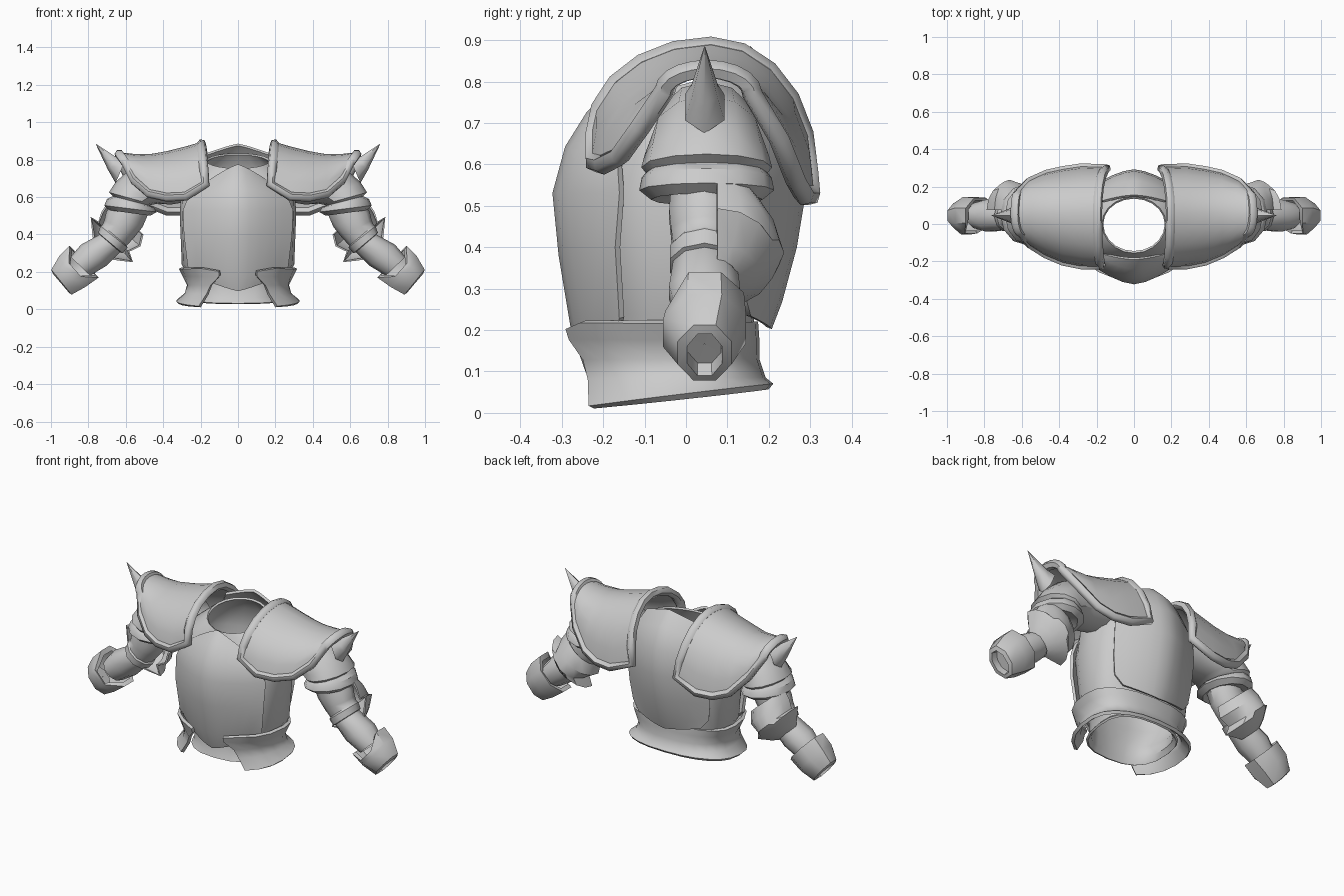
import bpy, bmesh, math
from mathutils import Vector

if "Cube" in bpy.data.objects:
    bpy.data.objects.remove(bpy.data.objects["Cube"])

steel = bpy.data.materials.new("steel_grey")
steel.diffuse_color = (0.6, 0.6, 0.6, 1)
steel.use_nodes = True
steel.node_tree.nodes["Principled BSDF"].inputs["Base Color"].default_value = steel.diffuse_color
ARM_Y = 0.045


def finish(obj, mirror=False, thick=0, angle=40):
    """Apply modifiers, shade and colour one part."""
    if thick:
        m = obj.modifiers.new("thickness", 'SOLIDIFY')
        m.thickness, m.offset = thick, 0
    if mirror:
        obj.modifiers.new("mirror", 'MIRROR').use_clip = False
    bpy.ops.object.select_all(action='DESELECT')
    obj.select_set(True)
    bpy.context.view_layer.objects.active = obj
    bpy.ops.object.convert(target='MESH')
    obj = bpy.context.view_layer.objects.active
    bpy.ops.object.shade_smooth_by_angle(angle=math.radians(angle))
    obj.data.materials.clear()
    obj.data.materials.append(steel)
    return obj


def loft(name, rows, closed=True, cap=False, **kw):
    """Skin a list of equally long point rows."""
    bm = bmesh.new()
    vs = [[bm.verts.new(p) for p in row] for row in rows]
    n = len(rows[0])
    for r, s in zip(vs, vs[1:]):
        for i in range(n if closed else n - 1):
            j = (i + 1) % n
            bm.faces.new((r[i], r[j], s[j], s[i]))
    if cap:
        bm.faces.new(vs[0])
        bm.faces.new(vs[-1])
    bmesh.ops.remove_doubles(bm, verts=bm.verts, dist=0.0005)
    bmesh.ops.recalc_face_normals(bm, faces=bm.faces)
    me = bpy.data.meshes.new(name)
    bm.to_mesh(me)
    bm.free()
    obj = bpy.data.objects.new(name, me)
    bpy.context.collection.objects.link(obj)
    return finish(obj, **kw)


def rim(name, path, radius, **kw):
    """Rolled border along a closed path."""
    cu = bpy.data.curves.new(name, 'CURVE')
    cu.dimensions = '3D'
    cu.bevel_depth, cu.bevel_resolution = radius, 1
    sp = cu.splines.new('POLY')
    sp.points.add(len(path) - 1)
    for p, co in zip(sp.points, path):
        p.co = (*co, 1)
    sp.use_cyclic_u = True
    obj = bpy.data.objects.new(name, cu)
    bpy.context.collection.objects.link(obj)
    return finish(obj, **kw)


def arm_ring(ax, az, bx, bz, ry, n=10, yc=ARM_Y, dip=0, half=False, flat=False):
    """Ellipse whose xz diameter runs from a to b; dip notches its front along the arm."""
    mid = Vector(((ax + bx) / 2, yc, (az + bz) / 2))
    r = Vector(((bx - ax) / 2, 0, (bz - az) / 2))
    axis = Vector((r.z, 0, -r.x)).normalized()
    k = 1 / math.cos(math.pi / n) if flat else 1
    pts = []
    for i in range(n):
        t = math.pi * i / (n - 1) if half else math.tau * (i + .5 * flat) / n
        pts.append(mid + r * k * math.cos(t) + Vector((0, k * ry * math.sin(t), 0))
                   + axis * dip * max(0, -math.sin(t)) ** 4)
    return pts


def spow(v, e):
    return math.copysign(abs(v) ** e, v)


def body_ring(z_front, z_back, hw, yf, yb, e=0.77, n=20):
    pts = []
    for i in range(n):
        t = math.tau * i / n
        s, c = spow(math.sin(t), e), spow(math.cos(t), e)
        y = c * (-yf if c < 0 else yb)
        pts.append((hw * s, y, z_front + (z_back - z_front) * (c + 1) / 2))
    return pts


# Torso shell, open at the neck and waist
loft("torso", [body_ring(*r) for r in (
    (.03, .075, .235, -.215, .17), (.06, .09, .215, -.205, .16), (.13, .13, .225, -.19, .15),
    (.24, .24, .295, -.20, .16), (.50, .50, .305, -.24, .21), (.62, .62, .30, -.20, .22),
    (.70, .74, .26, -.17, .21, .85), (.75, .83, .168, -.15, .14, 1))], thick=.012)


# Chest and back plates: half width, centre z, edge z, centre y, edge y
def plate(name, rows):
    ts = [i / 5 for i in range(-5, 6)]
    loft(name, [[(hw * t, yc + (ye - yc) * abs(t) ** 1.6, zc + (ze - zc) * abs(t) ** 1.2)
                 for t in ts] for hw, zc, ze, yc, ye in rows], closed=False, thick=.015)


plate("chest_plate", [
    (.20, .10, .17, -.235, -.17), (.265, .20, .23, -.27, -.155), (.285, .38, .40, -.30, -.165),
    (.29, .53, .53, -.315, -.155), (.26, .64, .60, -.285, -.16), (.20, .72, .655, -.235, -.165),
    (.16, .77, .68, -.185, -.16)])
plate("back_plate", [
    (.20, .205, .235, .20, .15), (.245, .27, .29, .225, .135), (.26, .40, .40, .26, .145),
    (.265, .55, .55, .285, .16), (.255, .70, .66, .275, .16), (.21, .81, .75, .225, .15),
    (.165, .88, .83, .15, .12)])

# Flared waist guard with a gap at the front
rows = []
for hw, yf, yb, start, z in ((.308, -.292, .165, .27, .22), (.288, -.285, .168, .28, .18),
                             (.265, -.27, .168, .50, .13), (.28, -.265, .185, .56, .08),
                             (.325, -.272, .205, .62, None)):
    row = []
    for i in range(19):
        t = start + (math.tau - 2 * start) * i / 18
        x, c = hw * spow(math.sin(t), .85), -spow(math.cos(t), .85)
        y = c * (yb if c > 0 else -yf)
        zz = .04 + .115 * y if z is None else z
        if z == .22 and i in (0, 18):
            zz = .205
        row.append((x, y, zz))
    rows.append(row)
loft("waist_guard", rows, closed=False, thick=.018, angle=60)

# Shoulder guards: front edge, ridge and back edge at stations from neck to arm
STATIONS = [((.175, -.22, .67), (.195, .06, .885), (.145, .295, .58)),
            ((.28, -.22, .605), (.28, .06, .86), (.28, .30, .525)),
            ((.38, -.20, .60), (.38, .06, .835), (.38, .285, .525)),
            ((.475, -.16, .62), (.47, .06, .82), (.47, .265, .56)),
            ((.555, -.11, .69), (.55, .055, .82), (.56, .225, .66)),
            ((.60, -.05, .78), (.635, .05, .83), (.62, .16, .77))]


def arch(f, r, b, n=5):
    f, r, b = Vector(f), Vector(r), Vector(b)
    pts = []
    for low, ks in ((f, range(n)), (b, range(n, -1, -1))):
        for k in ks:
            a = k / n * math.pi / 2
            s, c = math.sin(a), 1 - math.cos(a)
            pts.append(Vector((low.x + (r.x - low.x) * s, low.y + (r.y - low.y) * c,
                               low.z + (r.z - low.z) * s)))
    return pts


arches = [arch(*s) for s in STATIONS]
loft("shoulder_guard", arches, closed=False, thick=.02, mirror=True)
border = ([a[0] for a in arches] + arches[-1][1:-1]
          + [a[-1] for a in reversed(arches)] + arches[0][-2:0:-1])
rim("shoulder_rim", border, .025, mirror=True, angle=60)

# Shoulder spike
loft("shoulder_spike", [arm_ring(*r, n=6) for r in (
    (.60, .80, .655, .675, .055), (.645, .81, .695, .745, .036), (.76, .885, .761, .884, .001))],
    cap=True, mirror=True, angle=65)

# Layered upper arm sleeve with flared cuff
loft("upper_arm", [arm_ring(*r, yc=.05, n=12) for r in (
    (.24, .58, .36, .80, .12), (.36, .56, .56, .765, .135), (.43, .565, .655, .68, .15),
    (.455, .56, .69, .625, .158), (.475, .555, .67, .605, .147), (.45, .545, .70, .59, .157),
    (.435, .52, .715, .555, .163), (.47, .50, .69, .53, .135), (.50, .52, .66, .54, .08))],
    mirror=True)

# Elbow and forearm with a raised band
loft("forearm", [arm_ring(*r) for r in (
    (.48, .51, .67, .57, .085), (.51, .44, .705, .52, .09), (.55, .39, .715, .475, .085),
    (.595, .34, .725, .45, .08), (.59, .33, .735, .445, .088), (.617, .30, .748, .41, .088),
    (.63, .305, .74, .40, .08), (.70, .235, .84, .345, .09), (.79, .18, .895, .28, .07))],
    mirror=True)

# Winged elbow guard on the back of the arm
loft("elbow_guard", [arm_ring(*r, n=9, yc=.075, half=True) for r in (
    (.51, .40, .695, .565, .105), (.525, .34, .725, .52, .142), (.585, .31, .745, .465, .157),
    (.565, .255, .785, .49, .14), (.635, .265, .775, .41, .095), (.67, .27, .77, .37, .05))],
    closed=False, thick=.01, mirror=True, angle=30)

# Wrist gauntlet cup with a notched rim and a recessed end
loft("gauntlet", [arm_ring(*r[:5], n=8, dip=r[5], flat=True) for r in (
    (.765, .185, .885, .315, .08, .09), (.745, .17, .90, .34, .095, .09),
    (.815, .12, .955, .285, .10, .02), (.89, .078, .998, .212, .065, 0),
    (.905, .09, .99, .19, .042, 0), (.88, .12, .955, .21, .04, 0), (.917, .165, .918, .166, .001, 0))],
    mirror=True, angle=45)
